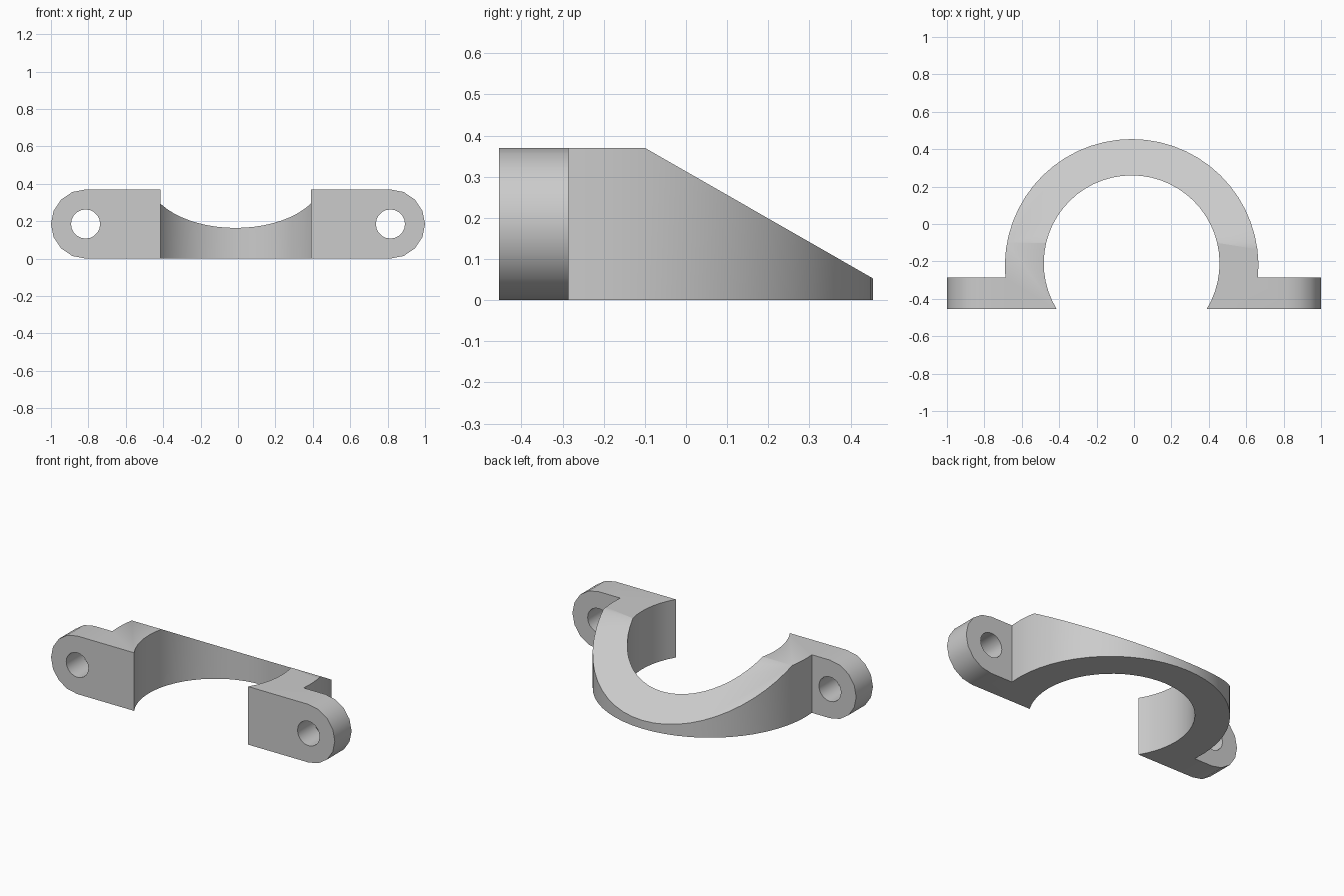
import bpy, bmesh, math
from mathutils import Vector

cube = bpy.data.objects.get("Cube")
if cube:
    bpy.data.objects.remove(cube, do_unlink=True)

HEIGHT, FRONT, LUG_BACK = 0.37, -0.454, -0.285
CX = -0.0125                      # ring axis sits slightly off centre
OUTER_R, OUTER_Y = 0.678, -0.224
INNER_R, INNER_Y = 0.47, -0.21
LUG_R, LUG_X, HOLE_R = HEIGHT / 2, 0.815, 0.078


def arc(cx, cy, r, start, end, steps):
    """Points along a circular arc, both ends included."""
    angles = [start + (end - start) * i / steps for i in range(steps + 1)]
    return [(cx + r * math.cos(a), cy + r * math.sin(a)) for a in angles]


def prism(bm, loops, place, push):
    """Fill an outline, with optional holes, and extrude it along push."""
    edges = []
    for loop in loops:
        verts = [bm.verts.new(place(*p)) for p in loop]
        edges += [bm.edges.new((v, verts[i - 1])) for i, v in enumerate(verts)]
    filled = bmesh.ops.triangle_fill(bm, edges=edges, use_beauty=True)["geom"]
    faces = [f for f in filled if isinstance(f, bmesh.types.BMFace)]
    grown = bmesh.ops.extrude_face_region(bm, geom=faces, use_keep_orig=True)["geom"]
    moved = [v for v in grown if isinstance(v, bmesh.types.BMVert)]
    bmesh.ops.translate(bm, verts=moved, vec=push)


bm = bmesh.new()

# Half ring with short straight feet
a_out = math.asin((LUG_BACK - OUTER_Y) / OUTER_R)
a_in = math.asin((FRONT - INNER_Y) / INNER_R)
outer = arc(CX, OUTER_Y, OUTER_R, a_out, math.pi - a_out, 30)
inner = arc(CX, INNER_Y, INNER_R, math.pi - a_in, a_in, 38)
right_x, left_x = outer[-1][0], outer[0][0]
plan = [(left_x, FRONT)] + outer + [(right_x, FRONT)] + inner
prism(bm, [plan], lambda x, y: (x, y, 0), Vector((0, 0, HEIGHT)))

# Sloping top at the back
cut = bmesh.ops.bisect_plane(
    bm, geom=bm.verts[:] + bm.edges[:] + bm.faces[:], dist=1e-5,
    plane_co=(0, -0.1, HEIGHT), plane_no=(0, 0.317, 0.554), clear_outer=True)
rim = [e for e in cut["geom_cut"] if isinstance(e, bmesh.types.BMEdge) and e.is_boundary]
bmesh.ops.triangle_fill(bm, edges=rim, use_beauty=True)

# Rounded side lugs with bolt holes
for side, root in ((1, left_x), (-1, right_x)):
    end = arc(LUG_X, LUG_R, LUG_R, -math.pi / 2, math.pi / 2, 8)
    outline = [(root, 0)] + [(side * x, z) for x, z in end] + [(root, HEIGHT)]
    hole = arc(side * LUG_X, LUG_R, HOLE_R, 0, math.tau, 20)[:-1]
    prism(bm, [outline, hole], lambda x, z: (x, FRONT, z), Vector((0, LUG_BACK - FRONT, 0)))

# Weld the lugs to the feet and drop the inner walls
hidden = [f for f in bm.faces if any(
    all(abs(v.co.x - x) < 1e-4 and v.co.y < LUG_BACK + 1e-4 for v in f.verts)
    for x in (left_x, right_x))]
bmesh.ops.delete(bm, geom=hidden, context="FACES")
bmesh.ops.remove_doubles(bm, verts=bm.verts[:], dist=1e-4)
bmesh.ops.dissolve_limit(bm, angle_limit=0.01, verts=bm.verts[:], edges=bm.edges[:])
bmesh.ops.recalc_face_normals(bm, faces=bm.faces[:])

mesh = bpy.data.meshes.new("clamp_bracket")
bm.to_mesh(mesh)
bm.free()
bracket = bpy.data.objects.new("clamp_bracket", mesh)
bpy.context.collection.objects.link(bracket)

# Plain grey finish
grey = bpy.data.materials.new("plain_grey")
grey.use_nodes = True
colour = (0.6, 0.6, 0.6, 1)
grey.diffuse_color = colour
grey.node_tree.nodes["Principled BSDF"].inputs["Base Color"].default_value = colour
mesh.materials.append(grey)

bpy.ops.object.select_all(action="DESELECT")
bracket.select_set(True)
bpy.context.view_layer.objects.active = bracket
bpy.ops.object.shade_smooth_by_angle(angle=math.radians(30))
